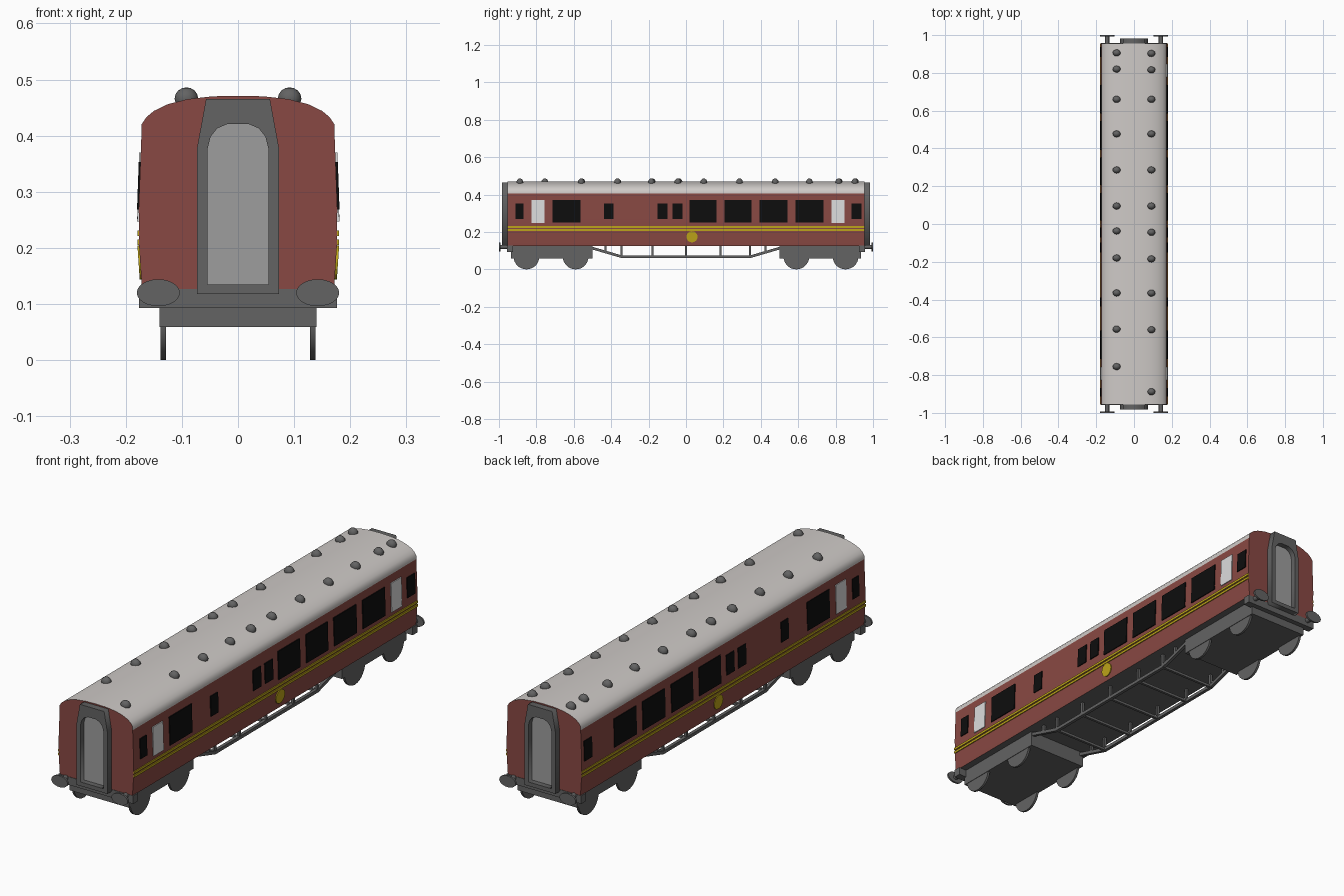
import bpy, bmesh, math
from mathutils import Vector, Matrix

if "Cube" in bpy.data.objects:
    bpy.data.objects.remove(bpy.data.objects["Cube"])


def mat(name, r, g, b):
    m = bpy.data.materials.new(name)
    m.diffuse_color = (r, g, b, 1)
    m.use_nodes = True
    m.node_tree.nodes["Principled BSDF"].inputs["Base Color"].default_value = m.diffuse_color
    return m


RED = mat("maroon_paint", 0.25, 0.066, 0.056)
ROOF = mat("pale_roof", 0.62, 0.59, 0.57)
DARK = mat("dark_grey_metal", 0.125, 0.125, 0.125)
MID = mat("mid_grey_door", 0.34, 0.34, 0.34)
WHITE = mat("white_glass", 0.72, 0.72, 0.72)
BLACK = mat("black_glass", 0.004, 0.004, 0.004)
YELLOW = mat("yellow_lining", 0.52, 0.38, 0.01)


def finish(name, bm, *mats, smooth=False):
    bmesh.ops.recalc_face_normals(bm, faces=bm.faces[:])
    me = bpy.data.meshes.new(name)
    bm.to_mesh(me)
    bm.free()
    ob = bpy.data.objects.new(name, me)
    bpy.context.collection.objects.link(ob)
    for m in mats:
        me.materials.append(m)
    if smooth:
        select(ob)
        bpy.ops.object.shade_smooth_by_angle(angle=math.radians(35))
    return ob


def select(ob):
    bpy.ops.object.select_all(action='DESELECT')
    ob.select_set(True)
    bpy.context.view_layer.objects.active = ob


def box(name, x0, x1, y0, y1, z0, z1, m):
    bm = bmesh.new()
    bmesh.ops.create_cube(bm, size=1)
    bmesh.ops.scale(bm, vec=(x1 - x0, y1 - y0, z1 - z0), verts=bm.verts)
    bmesh.ops.translate(bm, vec=((x0 + x1) / 2, (y0 + y1) / 2, (z0 + z1) / 2), verts=bm.verts)
    return finish(name, bm, m)


def strut(name, p, q, w, m):
    p, q = Vector(p), Vector(q)
    d = q - p
    bm = bmesh.new()
    bmesh.ops.create_cube(bm, size=1, matrix=Matrix.Translation((p + q) / 2)
                          @ d.to_track_quat('Z', 'Y').to_matrix().to_4x4()
                          @ Matrix.Diagonal((w, w, d.length, 1)))
    return finish(name, bm, m)


def cylinder(name, loc, axis, rad, depth, m, squash=(1, 1, 1), seg=24):
    bm = bmesh.new()
    rot = Matrix.Rotation(math.pi / 2, 4, 'Y' if axis == 'X' else 'X')
    bmesh.ops.create_cone(bm, cap_ends=True, segments=seg, radius1=rad, radius2=rad, depth=depth,
                          matrix=Matrix.Translation(loc) @ Matrix.Diagonal((*squash, 1)) @ rot)
    return finish(name, bm, m, smooth=True)


# Body shell: half profile mirrored and extruded along the length
SIDE = [(0.171, 0.125), (0.176, 0.2), (0.177, 0.27), (0.172, 0.405)]
TOP = [(0.172, 0.42), (0.163, 0.433), (0.15, 0.444), (0.125, 0.456), (0.09, 0.465), (0.045, 0.47)]
half = SIDE + TOP
profile = half + [(0, 0.471)] + [(-x, z) for x, z in reversed(half)]
bm = bmesh.new()
ends = [[bm.verts.new((x, y, z)) for x, z in profile] for y in (-0.955, 0.955)]
for e in ends:
    bm.faces.new(e)
n = len(profile)
for i in range(n):
    j = (i + 1) % n
    f = bm.faces.new((ends[0][i], ends[0][j], ends[1][j], ends[1][i]))
    z = f.calc_center_median().z
    f.material_index = 1 if z > 0.406 else 2 if z < 0.13 else 0
finish("carriage_body", bm, RED, ROOF, DARK, smooth=True)


def side_x(z):
    for (xa, za), (xb, zb) in zip(SIDE, SIDE[1:]):
        if z <= zb:
            return xa + (xb - xa) * (z - za) / (zb - za)
    return SIDE[-1][0]


def plate(name, loop, s, m):
    """Thin plate that follows the curve of the body side."""
    bm = bmesh.new()
    lift = 0.004 if s > 0 else 0.003
    a = [bm.verts.new((s * (side_x(z) + lift), y, z)) for y, z in loop]
    b = [bm.verts.new((s * (side_x(z) - 0.003), y, z)) for y, z in loop]
    bm.faces.new(a)
    bm.faces.new(b)
    for i in range(len(loop)):
        j = (i + 1) % len(loop)
        bm.faces.new((a[i], a[j], b[j], b[i]))
    finish(name, bm, m)


def rect(y0, y1, z0, z1):
    return [(y0, z0), (y1, z0), (y1, z1), (y0, z1)]


# Windows, doors, lining and round badge on both sides
small = [(-0.912, -0.868), (-0.438, -0.388), (-0.152, -0.099), (-0.072, -0.019), (0.885, 0.938)]
large = [(-0.714, -0.564), (0.018, 0.164), (0.206, 0.351), (0.393, 0.544), (0.586, 0.736)]
pale = [(-0.826, -0.757), (0.778, 0.848)]
for s in (1, -1):
    for y0, y1 in small:
        plate("small_window", rect(y0, y1, 0.268, 0.353), s, BLACK)
    for y0, y1 in large:
        plate("large_window", rect(y0, y1, 0.25, 0.37), s, BLACK)
    for y0, y1 in (pale if s > 0 else pale[:1]):
        plate("door_window", rect(y0, y1, 0.247, 0.37), s, WHITE)
    for z0, z1 in ((0.205, 0.215), (0.221, 0.231)):
        plate("lining_stripe", rect(-0.955, 0.955, z0, z1), s, YELLOW)
    angles = [2 * math.pi * k / 16 for k in range(16)]
    plate("round_badge", [(0.032 + 0.03 * math.cos(t), 0.174 + 0.03 * math.sin(t)) for t in angles], s, YELLOW)

# Roof vents in two rows
left_vents = [0.906, 0.82, 0.66, 0.477, 0.286, 0.095, -0.037, -0.18, -0.365, -0.557, -0.755]
right_vents = [0.903, 0.816, 0.66, 0.477, 0.286, 0.095, -0.044, -0.185, -0.366, -0.56, -0.888]
for x, row in ((-0.092, left_vents), (0.092, right_vents)):
    for y in row:
        bm = bmesh.new()
        bmesh.ops.create_uvsphere(bm, u_segments=12, v_segments=8, radius=0.02,
                                  matrix=Matrix.Translation((x, y, 0.466)) @ Matrix.Diagonal((1.05, 0.9, 1, 1)))
        finish("roof_vent", bm, DARK, smooth=True)


def slab(name, loops, y, half_depth, m):
    """Filled outline in the x-z plane; a second loop cuts a hole."""
    cu = bpy.data.curves.new(name, 'CURVE')
    cu.dimensions = '2D'
    cu.fill_mode = 'BOTH'
    cu.extrude = half_depth
    for loop in loops:
        sp = cu.splines.new('POLY')
        sp.points.add(len(loop) - 1)
        for p, (x, z) in zip(sp.points, loop):
            p.co = (x, z, 0, 1)
        sp.use_cyclic_u = True
    cu.materials.append(m)
    ob = bpy.data.objects.new(name, cu)
    bpy.context.collection.objects.link(ob)
    ob.location.y = y
    ob.rotation_euler.x = math.pi / 2
    select(ob)
    bpy.ops.object.convert(target='MESH')


def mirrored(pts):
    return pts + [(-x, z) for x, z in reversed(pts)]


# End gangways, buffers and bogies
frame = mirrored([(0.073, 0.118), (0.073, 0.378), (0.057, 0.465)])
opening = mirrored([(0.054, 0.135), (0.054, 0.378), (0.049, 0.398), (0.037, 0.413), (0.018, 0.421)])
for e in (-1, 1):
    slab("gangway_frame", [frame, opening], e * 0.968, 0.015, DARK)
    slab("gangway_door", [opening], e * 0.956, 0.004, MID)
    y0, y1 = sorted((e * 0.925, e * 0.957))
    box("buffer_beam", -0.176, 0.176, y0, y1, 0.093, 0.127, DARK)
    y0, y1 = sorted((e * 0.5, e * 0.935))
    box("bogie_frame", -0.14, 0.14, y0, y1, 0.059, 0.126, DARK)
    for s in (-1, 1):
        cylinder("buffer_stem", (s * 0.142, e * 0.965, 0.12), 'Y', 0.011, 0.06, DARK, seg=12)
        cylinder("buffer_head", (s * 0.142, e * 0.996, 0.12), 'Y', 0.024, 0.008, DARK, squash=(1.6, 1, 1))
        for y in (0.59, 0.853):
            cylinder("wheel", (s * 0.133, e * y, 0.069), 'X', 0.069, 0.01, DARK, seg=28)

# Underframe truss with posts and cross bars
for s in (-1, 1):
    x = s * 0.13
    strut("truss_rail", (x, -0.35, 0.068), (x, 0.35, 0.068), 0.014, DARK)
    for e in (-1, 1):
        strut("truss_slope", (x, e * 0.345, 0.068), (x, e * 0.52, 0.119), 0.014, DARK)
    for y in (-0.43, -0.345, -0.18, 0, 0.185, 0.343, 0.425):
        zb = 0.068 if abs(y) < 0.35 else 0.094
        strut("truss_post", (x, y, zb), (x, y, 0.13), 0.011, DARK)
for y in (-0.345, -0.18, 0, 0.185, 0.343):
    strut("truss_cross_bar", (-0.13, y, 0.068), (0.13, y, 0.068), 0.011, DARK)
